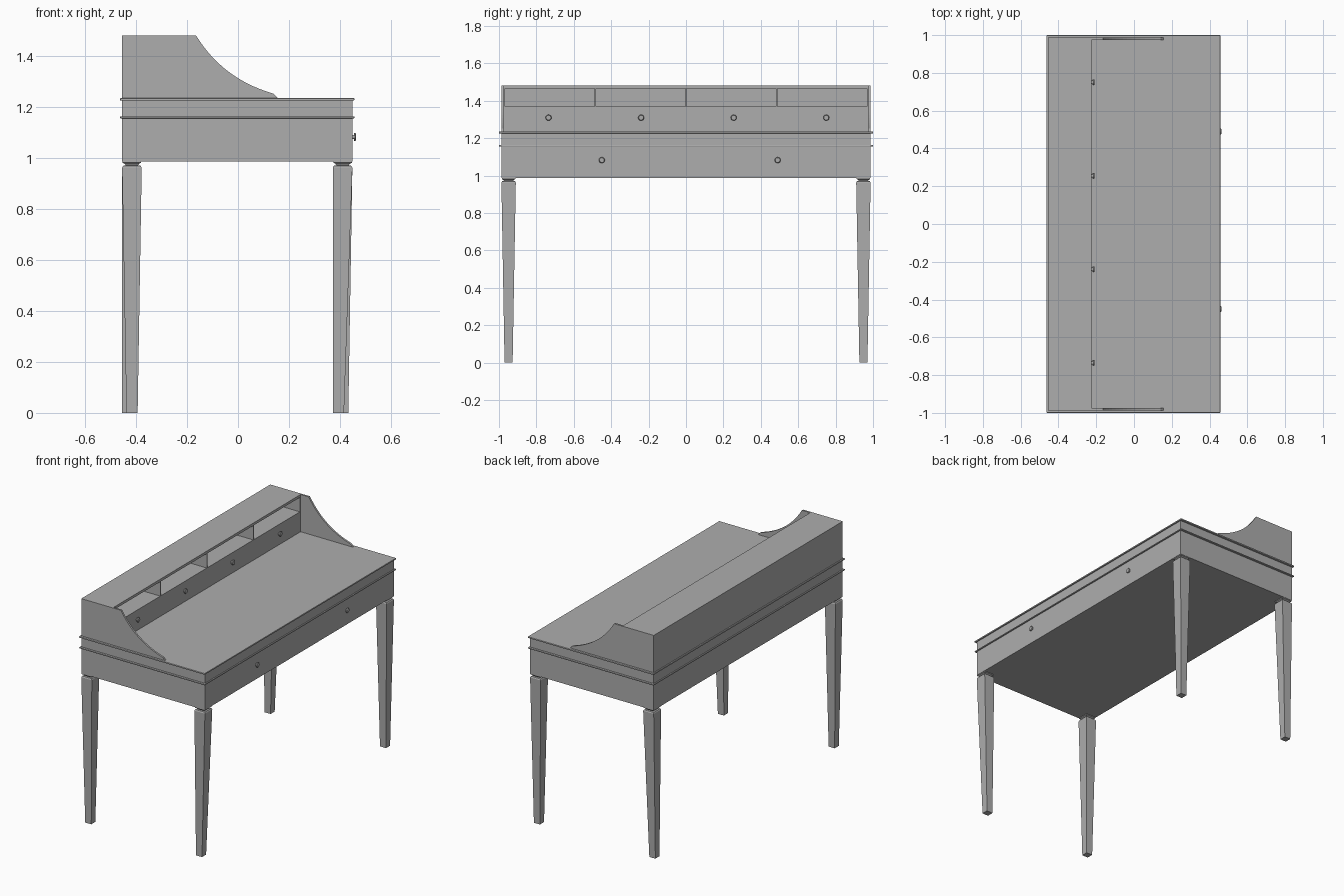
import bpy
import bmesh
from math import pi
from mathutils import Matrix, Vector

default = bpy.data.objects.get("Cube")
if default:
    bpy.data.objects.remove(default)

grey = bpy.data.materials.new("plain grey")
grey.use_nodes = True
colour = (0.42, 0.42, 0.42, 1)
grey.diffuse_color = colour
grey.node_tree.nodes["Principled BSDF"].inputs["Base Color"].default_value = colour


def finish(name, bm):
    """Turn a bmesh into a named grey object."""
    bmesh.ops.recalc_face_normals(bm, faces=bm.faces)
    mesh = bpy.data.meshes.new(name)
    bm.to_mesh(mesh)
    bm.free()
    mesh.materials.append(grey)
    obj = bpy.data.objects.new(name, mesh)
    bpy.context.collection.objects.link(obj)
    return obj


def box(name, x, y, z, bevel=0):
    """Box from (low, high) ranges, optionally with rounded edges."""
    bm = bmesh.new()
    bmesh.ops.create_cube(bm, size=1)
    for v in bm.verts:
        v.co = Vector([r[0] if c < 0 else r[1] for c, r in zip(v.co, (x, y, z))])
    obj = finish(name, bm)
    if bevel:
        mod = obj.modifiers.new("round edge", "BEVEL")
        mod.width = bevel
        mod.segments = 2
    return obj


def loft(name, sections):
    """Stack of rectangles (z, x range, y range) joined into a solid."""
    bm = bmesh.new()
    rings = []
    for z, (x0, x1), (y0, y1) in sections:
        rings.append([bm.verts.new((x, y, z))
                      for x, y in ((x0, y0), (x1, y0), (x1, y1), (x0, y1))])
    for low, high in zip(rings, rings[1:]):
        for i in range(4):
            j = (i + 1) % 4
            bm.faces.new((low[i], low[j], high[j], high[i]))
    bm.faces.new(rings[0])
    bm.faces.new(rings[-1])
    return finish(name, bm)


def knob(name, x, y, z, radius, depth):
    """Round pull with a narrow stem and a wider head, pointing along +x."""
    bm = bmesh.new()
    for r0, r1, start, end in ((0.55, 0.55, -0.2, 0.5), (0.9, 1, 0.4, 0.7), (1, 0.8, 0.7, 1)):
        place = Matrix.Translation((x + depth * (start + end) / 2, y, z))
        bmesh.ops.create_cone(bm, cap_ends=True, segments=16, radius1=radius * r0,
                              radius2=radius * r1, depth=depth * (end - start),
                              matrix=place @ Matrix.Rotation(pi / 2, 4, "Y"))
    return finish(name, bm)


BACK, FRONT, SIDE = -0.455, 0.449, 0.987

# Desk body and its two thin mouldings
box("desk_body", (BACK, FRONT), (-SIDE, SIDE), (0.987, 1.23))
for name, z in (("middle_moulding", (1.156, 1.164)), ("desk_top", (1.226, 1.236))):
    box(name, (BACK - 0.008, FRONT + 0.008), (-1, 1), z, 0.003)

# Tapered legs with a narrow neck; each foot has its own offset
feet = {
    "back_right_leg": (BACK, -SIDE, -0.438),
    "back_left_leg": (BACK, SIDE - 0.077, -0.455),
    "front_right_leg": (FRONT - 0.077, -SIDE, 0.372),
    "front_left_leg": (FRONT - 0.077, SIDE - 0.077, 0.389),
}
for name, (x, y, foot) in feet.items():
    def inset(d):
        return (x + d, x + 0.077 - d), (y + d, y + 0.077 - d)
    sections = [(0, (foot, foot + 0.044), inset(0.017)[1])]
    sections += [(z, *inset(d)) for z, d in
                 ((0.963, 0), (0.97, 0.004), (0.972, 0.014), (0.978, 0.01),
                  (0.982, 0.002), (0.988, 0.002))]
    loft(name, sections)

# Side panels with a concave sweep down to the desk top
p0, p1, p2 = Vector((-0.165, 1.482)), Vector((-0.06, 1.31)), Vector((0.14, 1.253))
steps = 14
sweep = [p0 * (1 - t) ** 2 + p1 * 2 * t * (1 - t) + p2 * t * t
         for t in (i / steps for i in range(steps + 1))]
profile = [(BACK, 1.234), (BACK, 1.482)] + [tuple(p) for p in sweep] + [(0.158, 1.234)]
for name, y in (("right_side_panel", -SIDE), ("left_side_panel", SIDE - 0.012)):
    bm = bmesh.new()
    face = bm.faces.new([bm.verts.new((x, y, z)) for x, z in profile])
    grown = bmesh.ops.extrude_face_region(bm, geom=[face])["geom"]
    bmesh.ops.translate(bm, vec=(0, 0.012, 0),
                        verts=[g for g in grown if isinstance(g, bmesh.types.BMVert)])
    finish(name, bm)

# Hutch: drawer block, top board, back board and pigeonhole dividers
INNER, FACE = SIDE - 0.012, -0.225
box("hutch_drawers", (BACK, FACE), (-INNER, INNER), (1.234, 1.37))
box("hutch_top", (BACK, FACE), (-INNER, INNER), (1.465, 1.482))
box("hutch_back", (BACK, BACK + 0.012), (-INNER, INNER), (1.37, 1.465))
for i in range(5):
    y = -0.972 + i * 0.486
    box("pigeonhole_divider", (BACK + 0.012, FACE), (y - 0.004, y + 0.004), (1.37, 1.465))

# Drawer knobs
for y in (-0.735, -0.24, 0.255, 0.75):
    knob("hutch_knob", FACE, y, 1.31, 0.016, 0.016)
for y in (-0.45, 0.49):
    knob("desk_knob", FRONT, y, 1.083, 0.016, 0.014)
